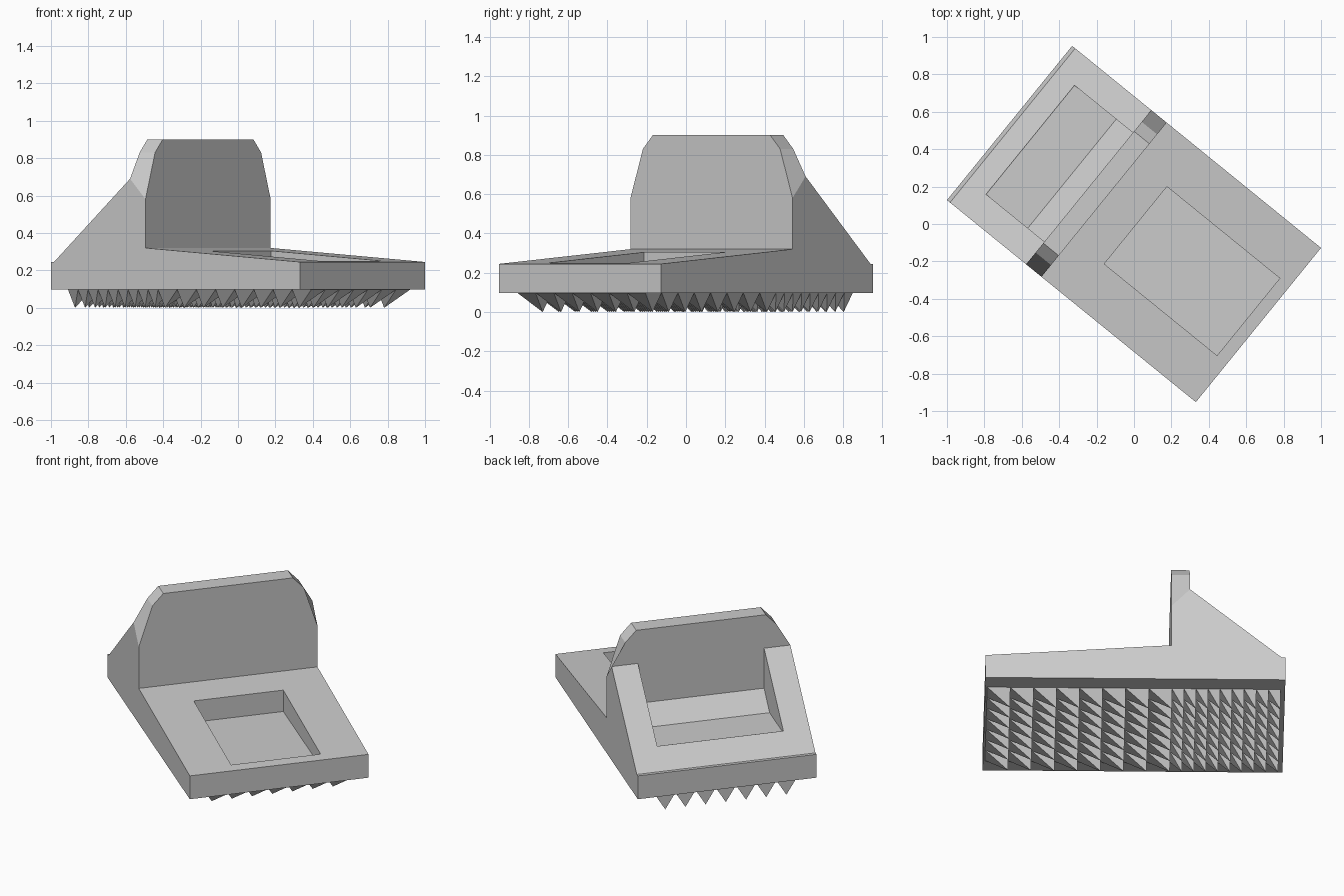
import bpy, bmesh, math

if "Cube" in bpy.data.objects:
    bpy.data.objects.remove(bpy.data.objects["Cube"])

ANGLE = math.radians(-39.07)   # whole model is turned about z
HALF_W = 0.531                 # half width of the block
BOTTOM = 0.098


def finish(bm, name):
    bmesh.ops.recalc_face_normals(bm, faces=bm.faces)
    mesh = bpy.data.meshes.new(name)
    bm.to_mesh(mesh)
    bm.free()
    ob = bpy.data.objects.new(name, mesh)
    bpy.context.collection.objects.link(ob)
    ob.rotation_euler.z = ANGLE
    return ob


def prism(profile, half):
    """Extrude a (length, height) profile across the width."""
    bm = bmesh.new()
    near = [bm.verts.new((u, -half, z)) for u, z in profile]
    far = [bm.verts.new((u, half, z)) for u, z in profile]
    bm.faces.new(near)
    bm.faces.new(far)
    sides = []
    n = len(profile)
    for i in range(n):
        j = (i + 1) % n
        sides.append(bm.faces.new((near[i], near[j], far[j], far[i])))
    return bm, sides


# Body: sloping pad in front, sloped support behind, upright wall between
bm, sides = prism([(-0.857, BOTTOM), (0.857, BOTTOM), (0.857, 0.245),
                   (-0.206, 0.32), (-0.206, 0.58), (-0.312, 0.69),
                   (-0.836, 0.245), (-0.857, 0.245)], HALF_W)
bmesh.ops.recalc_face_normals(bm, faces=bm.faces)

# Upper wall with chamfered corners, grown from the top strip
top = sides[4]
for half, z in ((0.45, 0.83), (0.385, 0.90)):
    res = bmesh.ops.extrude_face_region(bm, geom=[top])
    bmesh.ops.delete(bm, geom=[top], context='FACES_ONLY')
    top = [f for f in res['geom'] if isinstance(f, bmesh.types.BMFace)][0]
    for v in top.verts:
        v.co.y = math.copysign(half, v.co.y)
        v.co.z = z
body = finish(bm, "body")

# Pockets in the front pad and between the rear ribs
front_pocket = finish(prism([(0.011, 0.17), (0.788, 0.17),
                             (0.788, 0.5), (0.011, 0.5)], 0.266)[0], "front_pocket")
rear_pocket = finish(prism([(-0.714, 0.335), (-0.427, 0.335), (-0.312, 0.438),
                            (-0.312, 0.69), (-0.40, 0.8), (-0.714, 0.8)],
                           0.375)[0], "rear_pocket")
bpy.context.view_layer.objects.active = body
for cutter in (front_pocket, rear_pocket):
    cutter.hide_render = True
    mod = body.modifiers.new(cutter.name, 'BOOLEAN')
    mod.operation = 'DIFFERENCE'
    mod.solver = 'EXACT'
    mod.object = cutter
    bpy.context.view_layer.update()
    bpy.ops.object.modifier_apply(modifier=mod.name)
    bpy.data.objects.remove(cutter)

# Grip teeth: upright rear face, point at the rear, sloping forward
bm = bmesh.new()
ROWS, TEETH_HALF = 7, 0.42
step = 2 * TEETH_HALF / ROWS
for start, pitch, count in ((-0.83, 0.0689, 9), (-0.21, 0.132, 8)):
    for i in range(count):
        u0, u1 = start + i * pitch, start + (i + 1) * pitch
        for r in range(ROWS):
            v0 = -TEETH_HALF + r * step
            v1 = v0 + step
            base = [bm.verts.new((u, v, BOTTOM))
                    for u, v in ((u0, v0), (u1, v0), (u1, v1), (u0, v1))]
            tip = bm.verts.new((u0, (v0 + v1) / 2, 0))
            bm.faces.new(base)
            for k in range(4):
                bm.faces.new((base[k], base[(k + 1) % 4], tip))
finish(bm, "grip_teeth")
